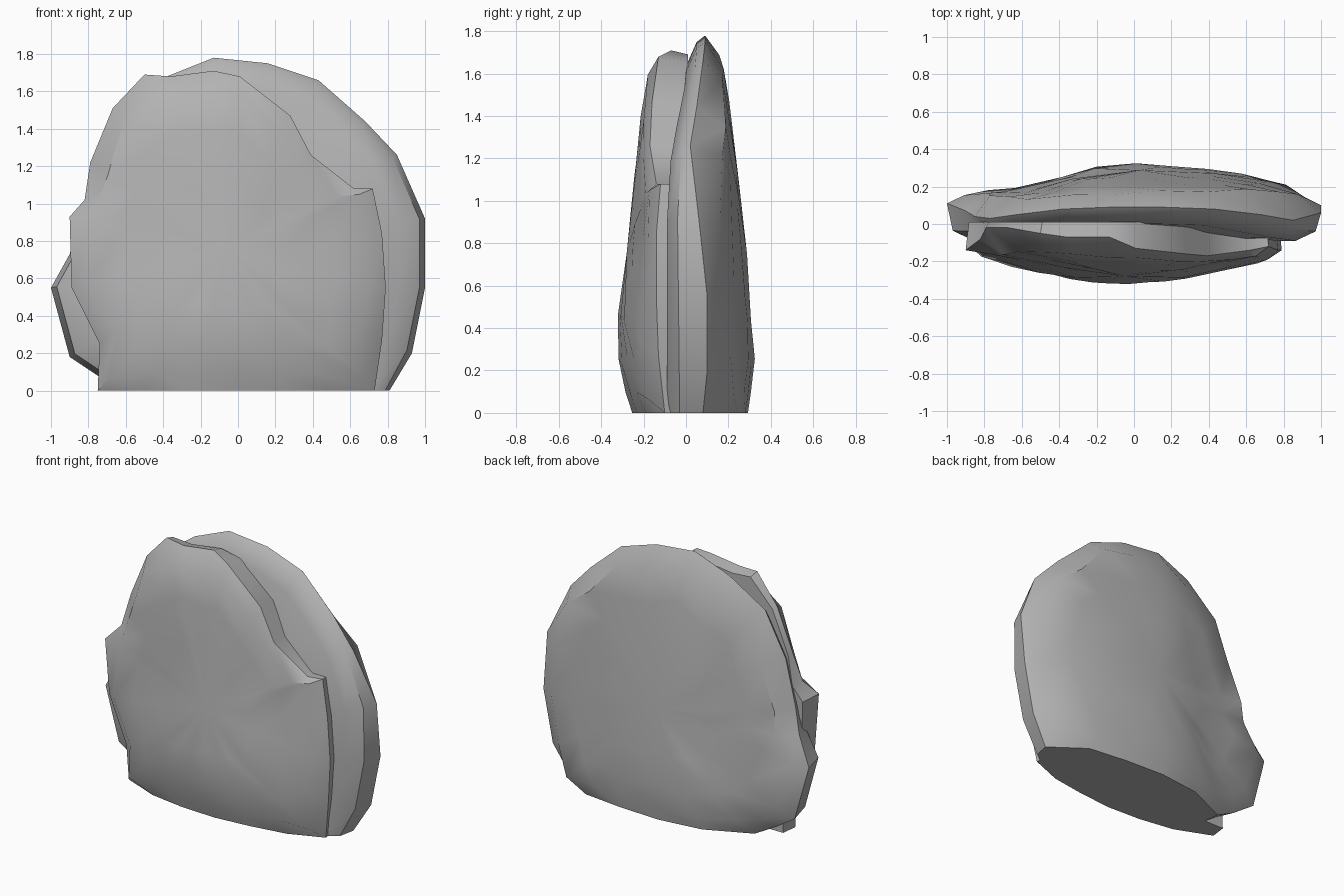
import bpy, bmesh, math, random

if "Cube" in bpy.data.objects:
    bpy.data.objects.remove(bpy.data.objects["Cube"])
random.seed(4)

grey = bpy.data.materials.new("stone grey")
grey.diffuse_color = (0.45, 0.45, 0.45, 1)
grey.use_nodes = True
grey.node_tree.nodes["Principled BSDF"].inputs["Base Color"].default_value = grey.diffuse_color


def lerp(table, t):
    """Piecewise linear lookup in a list of (key, value)."""
    if t <= table[0][0]:
        return table[0][1]
    for (a, va), (b, vb) in zip(table, table[1:]):
        if t <= b:
            return va + (vb - va) * (t - a) / (b - a)
    return table[-1][1]


def slab(name, outline, centre, across, upward, inner):
    """Domed slab: outline of (x, z, rim y); bottom points take y from the dome.
    across(x) * upward(z) is the dome; inner is a list of (scale, y by height)
    rings that close the other side."""
    cx, cz = centre
    n = len(outline)
    bm = bmesh.new()

    def dome(x, z):
        return lerp(across, x) * lerp(upward, z)

    def dome_ring(s):
        ring = []
        for i, (x, z, y) in enumerate(outline):
            k = s if s == 1 else s + 0.02 * (-1) ** i
            px, pz = cx + k * (x - cx), cz + k * (z - cz)
            if s == 1:
                py = dome(x, z) if y is None else y
            else:
                py = dome(px, pz) + random.uniform(-0.005, 0.005)
            ring.append(bm.verts.new((px, py, pz)))
        return ring

    def inner_ring(s, table):
        # the base stays flat on the ground
        return [bm.verts.new((cx + s * (x - cx), lerp(table, z),
                              0 if z == 0 else cz + s * (z - cz)))
                for x, z, y in outline]

    rings = [inner_ring(s, t) for s, t in reversed(inner)]
    rings += [dome_ring(s) for s in (1, 0.89, 0.68, 0.4)]
    for a, b in zip(rings, rings[1:]):
        for i in range(n):
            j = (i + 1) % n
            bm.faces.new((a[i], a[j], b[j], b[i]))
    # close both sides with a fan
    for ring, y in ((rings[-1], dome(cx, cz)), (rings[0], lerp(inner[-1][1], cz))):
        mid = bm.verts.new((cx, y, cz))
        for i in range(n):
            bm.faces.new((ring[i], ring[(i + 1) % n], mid))
    bmesh.ops.recalc_face_normals(bm, faces=bm.faces)
    me = bpy.data.meshes.new(name)
    bm.to_mesh(me)
    bm.free()
    ob = bpy.data.objects.new(name, me)
    bpy.context.collection.objects.link(ob)
    me.materials.append(grey)
    bpy.ops.object.select_all(action='DESELECT')
    ob.select_set(True)
    bpy.context.view_layer.objects.active = ob
    bpy.ops.object.shade_smooth_by_angle(angle=math.radians(40))
    return ob


# front layer of the rock
front = [(-0.75, 0, -0.10), (-0.74, 0.25, -0.14), (-0.89, 0.55, -0.11), (-0.90, 0.93, -0.14),
         (-0.82, 1.02, -0.08), (-0.79, 1.22, -0.02), (-0.67, 1.51, -0.02), (-0.50, 1.69, -0.05),
         (-0.36, 1.68, -0.07), (-0.13, 1.71, -0.07), (0.01, 1.68, -0.13), (0.28, 1.47, -0.16),
         (0.39, 1.26, -0.17), (0.62, 1.08, -0.14), (0.72, 1.08, -0.12), (0.77, 0.84, -0.14),
         (0.79, 0.55, -0.14), (0.77, 0.27, -0.13), (0.73, 0, -0.10),
         (0.5, 0, None), (0.25, 0, None), (0, 0, None), (-0.25, 0, None), (-0.5, 0, None)]
slab("front_rock_layer", front, (-0.05, 0.75),
     [(-0.9, -0.15), (-0.7, -0.22), (-0.45, -0.27), (-0.25, -0.31), (0, -0.325),
      (0.25, -0.295), (0.5, -0.245), (0.7, -0.21), (0.79, -0.15)],
     [(0, 0.78), (0.18, 0.97), (0.5, 1.0), (0.75, 0.87), (1.0, 0.79), (1.4, 0.66), (1.7, 0.5)],
     [(0.98, [(0, 0.01), (1.7, 0.01)])])

# taller back layer of the rock
rear = [(0.81, 0, 0.08), (0.93, 0.20, 0.10), (1.0, 0.55, 0.10), (1.0, 0.92, 0.06),
        (0.85, 1.26, 0.02), (0.68, 1.44, 0.05), (0.43, 1.66, 0.08), (0.16, 1.75, 0.09),
        (-0.13, 1.78, 0.09), (-0.38, 1.68, 0.08), (-0.63, 1.50, 0.05), (-0.77, 1.20, 0.03),
        (-0.85, 0.90, 0.04), (-0.90, 0.73, 0.07), (-1.0, 0.55, 0.11), (-0.90, 0.18, 0.12),
        (-0.75, 0.08, 0.10),
        (-0.6, 0, 0.12), (-0.3, 0, None), (0, 0, None), (0.3, 0, None), (0.58, 0, None)]
slab("back_rock_layer", rear, (0.03, 0.75),
     [(-1, 0.11), (-0.9, 0.17), (-0.55, 0.2), (-0.37, 0.26), (-0.22, 0.31), (0, 0.325),
      (0.3, 0.31), (0.5, 0.285), (0.73, 0.25), (0.87, 0.19), (1, 0.1)],
     [(0, 0.9), (0.18, 1.0), (0.75, 0.89), (1.0, 0.81), (1.4, 0.66), (1.75, 0.48)],
     [(0.97, [(0, -0.03), (0.95, -0.04), (1.3, -0.02), (1.7, 0.05)]),
      (0.86, [(0, -0.09), (1.0, -0.09), (1.3, -0.07), (1.7, 0.0)])])
